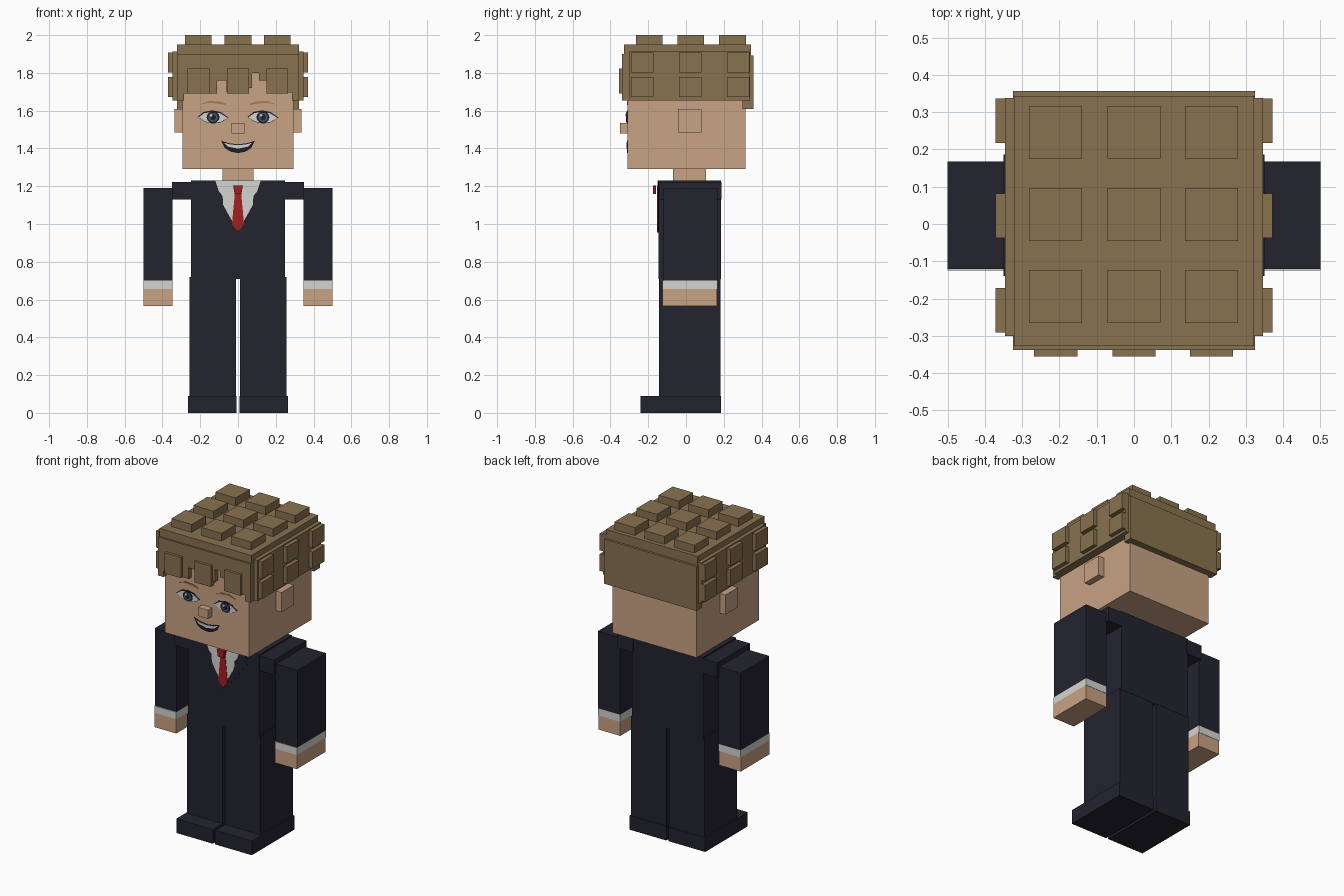
import bpy, bmesh
from math import cos, sin, pi

cube = bpy.data.objects.get("Cube")
if cube:
    bpy.data.objects.remove(cube, do_unlink=True)


def material(name, *rgb):
    lin = [(c / 255 / 12.92) if c < 11 else ((c / 255 + 0.055) / 1.055) ** 2.4 for c in rgb]
    m = bpy.data.materials.new(name)
    m.use_nodes = True
    m.diffuse_color = (*lin, 1)
    m.node_tree.nodes["Principled BSDF"].inputs["Base Color"].default_value = (*lin, 1)
    return m


SKIN = material("skin", 200, 163, 133)
HAIR = material("hair", 137, 114, 80)
SUIT = material("suit navy", 35, 35, 47)
WHITE = material("shirt white", 212, 212, 210)
RED = material("tie red", 165, 30, 32)
DARK = material("face dark", 28, 30, 40)
BROW = material("eyebrow brown", 160, 122, 82)
IRIS = material("iris grey blue", 75, 86, 102)


def finish(name, bm, mat):
    bmesh.ops.recalc_face_normals(bm, faces=bm.faces)
    me = bpy.data.meshes.new(name)
    bm.to_mesh(me)
    bm.free()
    me.materials.append(mat)
    ob = bpy.data.objects.new(name, me)
    bpy.context.collection.objects.link(ob)
    return ob


def box(name, xs, ys, zs, mat):
    """Block between the given limits on each axis."""
    bm = bmesh.new()
    bmesh.ops.create_cube(bm, size=1)
    for v in bm.verts:
        for i, (a, b) in enumerate((xs, ys, zs)):
            v.co[i] = (a + b) / 2 + v.co[i] * (b - a)
    return finish(name, bm, mat)


def plate(name, pts, front, back, mat):
    """Outline in x and z, given thickness along y."""
    bm = bmesh.new()
    face = bm.faces.new([bm.verts.new((x, front, z)) for x, z in pts])
    ext = bmesh.ops.extrude_face_region(bm, geom=[face])["geom"]
    for v in ext:
        if isinstance(v, bmesh.types.BMVert):
            v.co.y = back
    return finish(name, bm, mat)


def both(half):
    """Close a half outline (from top centre side to bottom) by mirroring."""
    return half + [(-x, z) for x, z in reversed(half) if x > 0]


def ellipse(cx, cz, rx, rz, n=16):
    return [(cx + rx * cos(2 * pi * i / n), cz + rz * sin(2 * pi * i / n)) for i in range(n)]


def span(a, b, s):
    return (a, b) if s > 0 else (-b, -a)


# Body
box("torso", (-.25, .25), (-.145, .185), (.71, 1.23), SUIT)
box("neck", (-.082, .082), (-.07, .105), (1.2, 1.3), SKIN)
box("head", (-.295, .295), (-.31, .315), (1.29, 1.91), SKIN)
box("nose", (-.035, .035), (-.35, -.3), (1.48, 1.535), SKIN)

for s, side in ((1, "left"), (-1, "right")):
    box(side + "_shoulder", span(.24, .35, s), (-.14, .187), (1.13, 1.222), SUIT)
    box(side + "_sleeve", span(.346, .5, s), (-.12, .167), (.7, 1.19), SUIT)
    box(side + "_cuff", span(.346, .5, s), (-.125, .167), (.655, .7), WHITE)
    box(side + "_hand", span(.346, .5, s), (-.125, .165), (.565, .655), SKIN)
    box(side + "_leg", span(.01, .257, s), (-.143, .183), (.08, .72), SUIT)
    box(side + "_shoe", span(.008, .265, s), (-.24, .186), (0, .09), SUIT)
    box(side + "_ear", span(.28, .335, s), (-.042, .083), (1.485, 1.61), SKIN)

    # Lapel
    lapel = [(.118, 1.229), (.165, 1.185), (.145, 1.165), (.17, 1.15), (.03, .97), (.01, .965)]
    plate(side + "_lapel", [(s * x, z) for x, z in lapel], -.148, -.144, SUIT)

    # Eye, layered from the white outwards
    cx, cz = s * .132, 1.565
    almond = [(-.082, .002), (-.05, .028), (-.005, .037), (.04, .028), (.082, -.002),
              (.045, -.026), (0, -.034), (-.045, -.024)]
    plate(side + "_eye_outline", [(cx + x, cz + z) for x, z in almond], -.312, -.309, DARK)
    plate(side + "_eye_white", [(cx + x * .94, cz - .002 + z * .84) for x, z in almond],
          -.314, -.309, WHITE)
    plate(side + "_iris_rim", ellipse(cx, cz, .034, .031), -.316, -.309, DARK)
    plate(side + "_iris", ellipse(cx, cz, .025, .024), -.317, -.309, IRIS)
    plate(side + "_pupil", ellipse(cx, cz, .015, .016), -.318, -.309, DARK)
    plate(side + "_eye_glint", ellipse(cx - .01, cz + .01, .007, .007, 8), -.319, -.309, WHITE)

    # Eyebrow
    brow = [(.062, 1.637), (.1, 1.648), (.15, 1.652), (.205, 1.632),
            (.15, 1.642), (.1, 1.637), (.064, 1.63)]
    plate(side + "_eyebrow", [(s * x, z) for x, z in brow], -.313, -.309, BROW)

# Mouth
plate("mouth", both([(0, 1.422), (.05, 1.428), (.09, 1.442), (.07, 1.402), (.04, 1.383), (0, 1.375)]),
      -.312, -.309, DARK)
plate("teeth", both([(0, 1.417), (.045, 1.422), (.076, 1.431), (.055, 1.41), (0, 1.399)]),
      -.314, -.309, WHITE)

# Shirt and tie
plate("shirt_front", both([(0, 1.23), (.12, 1.23), (.1, 1.17), (.082, 1.15), (.078, 1.1),
                           (.045, 1.04), (0, .965)]), -.15, -.144, WHITE)
plate("tie", both([(0, 1.205), (.026, 1.205), (.017, 1.16), (.032, 1.0), (0, .955)]),
      -.153, -.144, RED)
plate("tie_knot", both([(0, 1.205), (.026, 1.205), (.018, 1.16), (0, 1.16)]), -.176, -.16, RED)

# Hair shell
box("hair_top", (-.322, .322), (-.327, .343), (1.89, 1.95), HAIR)
box("hair_back", (-.324, .324), (.3, .357), (1.61, 1.892), HAIR)
for s, side in ((1, "left"), (-1, "right")):
    box(side + "_hair_panel", span(.285, .346, s), (-.3, .338), (1.655, 1.914), HAIR)

# Stepped fringe: each step is a right edge and the height of its lower edge
fringe = [(-.324, 1.9)]
left = -.324
for right, low in ((-.285, 1.655), (-.11, 1.69), (-.06, 1.76), (.055, 1.7), (.075, 1.72),
                   (.11, 1.8), (.15, 1.76), (.285, 1.695), (.324, 1.655)):
    fringe += [(left, low), (right, low)]
    left = right
fringe.append((.324, 1.9))
plate("hair_fringe", fringe, -.338, -.295, HAIR)

# Square tufts on the top, front and sides
for i, x in enumerate((-.21, 0, .208)):
    for j, y in enumerate((-.195, .025, .246)):
        box(f"top_tuft_{i}_{j}", (x - .071, x + .071), (y - .071, y + .071), (1.94, 2.0), HAIR)
    box(f"front_tuft_{i}", (x - .058, x + .058), (-.355, -.33), (1.69, 1.822), HAIR)
for s, side in ((1, "left"), (-1, "right")):
    for i, y in enumerate((-.231, .022, .277)):
        for j, z in enumerate((1.725, 1.855)):
            box(f"{side}_tuft_{i}_{j}", span(.33, .371, s), (y - .06, y + .06),
                (z - .053, z + .053), HAIR)
